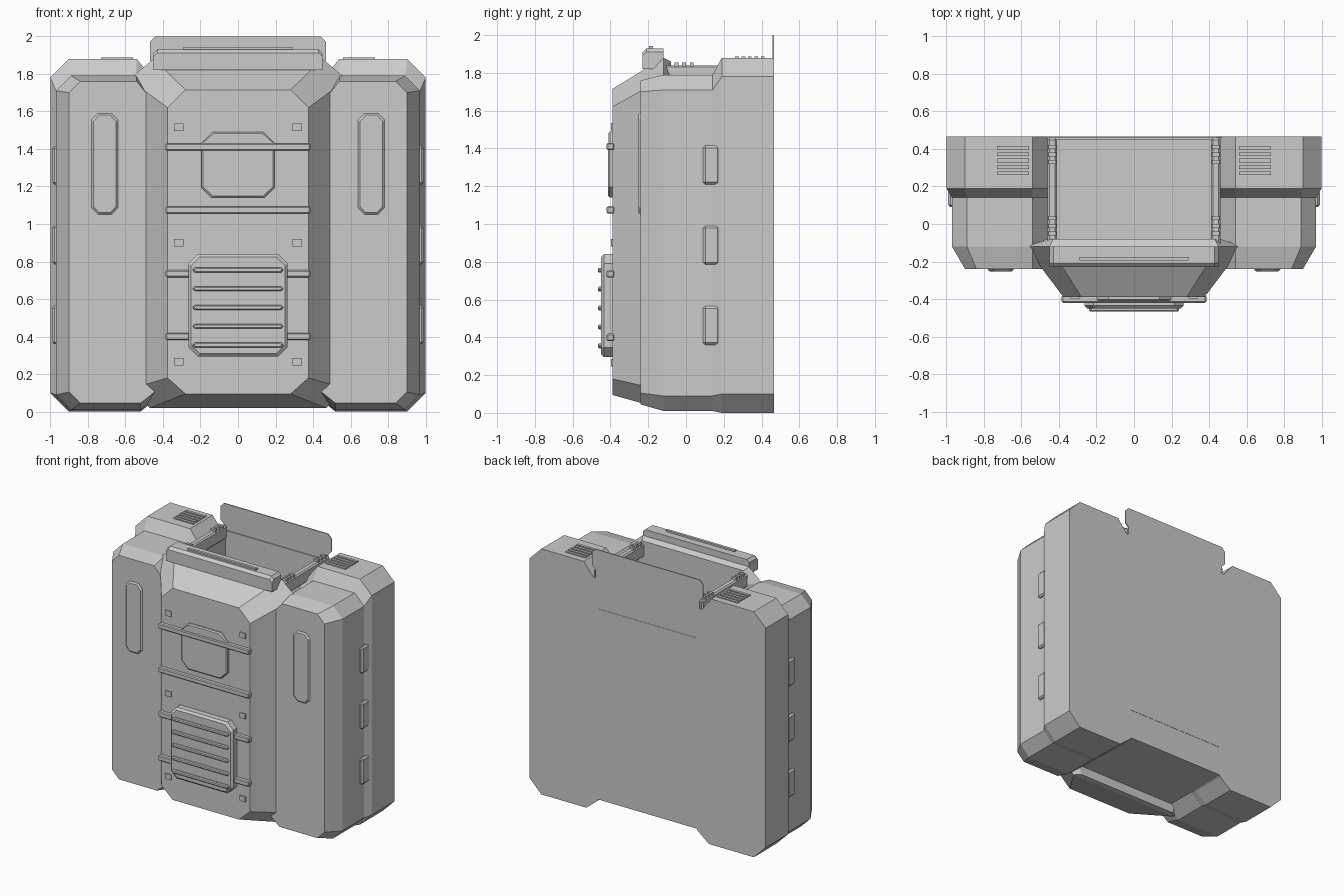
import bpy, bmesh
from mathutils import Matrix

if "Cube" in bpy.data.objects:
    bpy.data.objects.remove(bpy.data.objects["Cube"])

grey = bpy.data.materials.new("plain grey")
grey.use_nodes = True
grey.diffuse_color = (0.6, 0.6, 0.6, 1)
grey.node_tree.nodes["Principled BSDF"].inputs["Base Color"].default_value = (0.6, 0.6, 0.6, 1)


def finish(name, bm, mirror=False):
    """Turn a bmesh into a grey object, optionally mirrored across x."""
    bmesh.ops.recalc_face_normals(bm, faces=bm.faces)
    mesh = bpy.data.meshes.new(name)
    bm.to_mesh(mesh)
    bm.free()
    mesh.materials.append(grey)
    ob = bpy.data.objects.new(name, mesh)
    bpy.context.collection.objects.link(ob)
    if mirror:
        ob.modifiers.new("mirror", "MIRROR").use_axis = (True, False, False)
    return ob


def loft(name, sections, mirror=False):
    """Skin a row of (y, [(x, z), ...]) sections and cap both ends."""
    bm = bmesh.new()
    rings = [[bm.verts.new((x, y, z)) for x, z in pts] for y, pts in sections]
    for a, b in zip(rings, rings[1:]):
        for i in range(len(a)):
            j = (i + 1) % len(a)
            bm.faces.new((a[i], a[j], b[j], b[i]))
    bm.faces.new(rings[0])
    bm.faces.new(rings[-1])
    return finish(name, bm, mirror)


def octagon(x0, x1, z0, z1, c):
    return [(x0, z0 + c), (x0 + c, z0), (x1 - c, z0), (x1, z0 + c),
            (x1, z1 - c), (x1 - c, z1), (x0 + c, z1), (x0, z1 - c)]


def symmetric(half):
    """Complete a right-half outline, listed bottom to top, on the left."""
    return half + [(-x, z) for x, z in reversed(half)]


def box(name, x, y, z, mirror=False, bevel=0):
    bm = bmesh.new()
    bmesh.ops.create_cube(bm, size=1)
    for v in bm.verts:
        for i, span in enumerate((x, y, z)):
            v.co[i] = span[0] if v.co[i] < 0 else span[1]
    ob = finish(name, bm, mirror)
    if bevel:
        mod = ob.modifiers.new("bevel", "BEVEL")
        mod.width, mod.segments = bevel, 1
    return ob


def raised_panel(name, outline, back, front, edge, mirror=False):
    """Plate on the front with a chamfered outer edge."""
    xs, zs = zip(*outline)
    cx, cz = (min(xs) + max(xs)) / 2, (min(zs) + max(zs)) / 2
    fx, fz = 1 - 2 * edge / (max(xs) - min(xs)), 1 - 2 * edge / (max(zs) - min(zs))
    small = [(cx + (x - cx) * fx, cz + (z - cz) * fz) for x, z in outline]
    return loft(name, [(back, outline), (front + edge, outline), (front, small)], mirror)


# side pods: stepped, chamfered blocks
def pod_section(xo, zb, zt, c):
    return [(0.42, zb + 0.08), (0.52, zb), (xo - c, zb), (xo, zb + c), (xo, zt - c),
            (xo - c, zt), (0.54, zt), (0.46, zt - 0.1), (0.42, zt - 0.1)]


loft("side_pod", [(0.465, pod_section(1, 0, 1.88, 0.1)),
                  (0.19, pod_section(1, 0, 1.88, 0.1)),
                  (0.14, pod_section(0.97, 0.01, 1.79, 0.08)),
                  (-0.12, pod_section(0.97, 0.01, 1.79, 0.08)),
                  (-0.24, pod_section(0.9, 0.045, 1.76, 0.06))], mirror=True)

# central front body, tapering forward
rear = symmetric([(0.47, 0.02), (0.58, 0.12), (0.58, 1.77), (0.45, 1.88)])
loft("front_body", [(-0.08, symmetric([(0.43, 0.02), (0.46, 0.12), (0.46, 1.77), (0.43, 1.86)])),
                    (-0.12, rear),
                    (-0.39, symmetric([(0.28, 0.095), (0.375, 0.18), (0.375, 1.62), (0.28, 1.715)]))])

# open compartment: floor, back wall and raised rear flap
box("compartment_floor", (-0.44, 0.44), (-0.1, 0.46), (0.09, 0.11))
box("back_wall", (-0.44, 0.44), (0.45, 0.465), (0.09, 1.8))
loft("rear_flap", [(0.457, symmetric([(0.44, 1.76), (0.44, 1.84), (0.47, 1.87), (0.47, 1.97), (0.44, 2.0)])),
                   (0.465, symmetric([(0.44, 1.76), (0.44, 1.84), (0.47, 1.87), (0.47, 1.97), (0.44, 2.0)]))])
box("back_panel", (-0.42, 0.42), (0.464, 0.467), (0.32, 1.55))

# rim around the opening
loft("front_rim", [(-0.12, symmetric([(0.45, 1.82), (0.45, 1.91), (0.43, 1.93)])),
                   (-0.21, symmetric([(0.45, 1.82), (0.45, 1.91), (0.43, 1.93)])),
                   (-0.23, symmetric([(0.45, 1.82), (0.45, 1.89), (0.43, 1.91)]))])
box("rim_strip", (-0.29, 0.29), (-0.195, -0.175), (1.925, 1.942))
box("side_rail", (0.41, 0.46), (-0.12, 0.457), (1.74, 1.84), mirror=True, bevel=0.01)
for y in (-0.05, -0.01, 0.03, 0.33, 0.37, 0.41):
    box("rail_clip", (0.415, 0.455), (y - 0.01, y + 0.01), (1.83, 1.855), mirror=True)

# slatted vents on the pod tops
for i in range(5):
    y = 0.27 + i * 0.034
    box("top_vent_slat", (0.56, 0.73), (y - 0.01, y + 0.01), (1.875, 1.888), mirror=True)

# long raised panels on the pod fronts
raised_panel("pod_panel", octagon(0.64, 0.78, 1.05, 1.59, 0.035), -0.23, -0.252, 0.01, mirror=True)

# clips along the outer sides
for z in (0.36, 0.785, 1.21):
    box("side_clip", (0.94, 0.99), (0.09, 0.18), (z, z + 0.205), mirror=True, bevel=0.012)

# horizontal straps
for z in (0.4, 0.735, 1.075, 1.41):
    box("strap", (-0.385, 0.385), (-0.42, -0.38), (z - 0.019, z + 0.019), bevel=0.006)

# upper pouch with a wider top cover
raised_panel("upper_pouch", symmetric([(0.14, 1.14), (0.195, 1.195), (0.195, 1.42)]), -0.38, -0.412, 0.008)
raised_panel("pouch_cover", symmetric([(0.2, 1.4), (0.2, 1.425), (0.135, 1.49)]), -0.38, -0.41, 0.008)

# lower ribbed vent
raised_panel("lower_vent", octagon(-0.265, 0.265, 0.295, 0.84, 0.05), -0.38, -0.45, 0.015)
for i in range(5):
    z = 0.355 + i * 0.1
    raised_panel("vent_rib", octagon(-0.24, 0.24, z - 0.013, z + 0.013, 0.01), -0.44, -0.466, 0.006)

# small square studs
for z in (0.265, 0.9, 1.515):
    box("stud", (0.29, 0.34), (-0.398, -0.38), (z - 0.02, z + 0.02), mirror=True)
